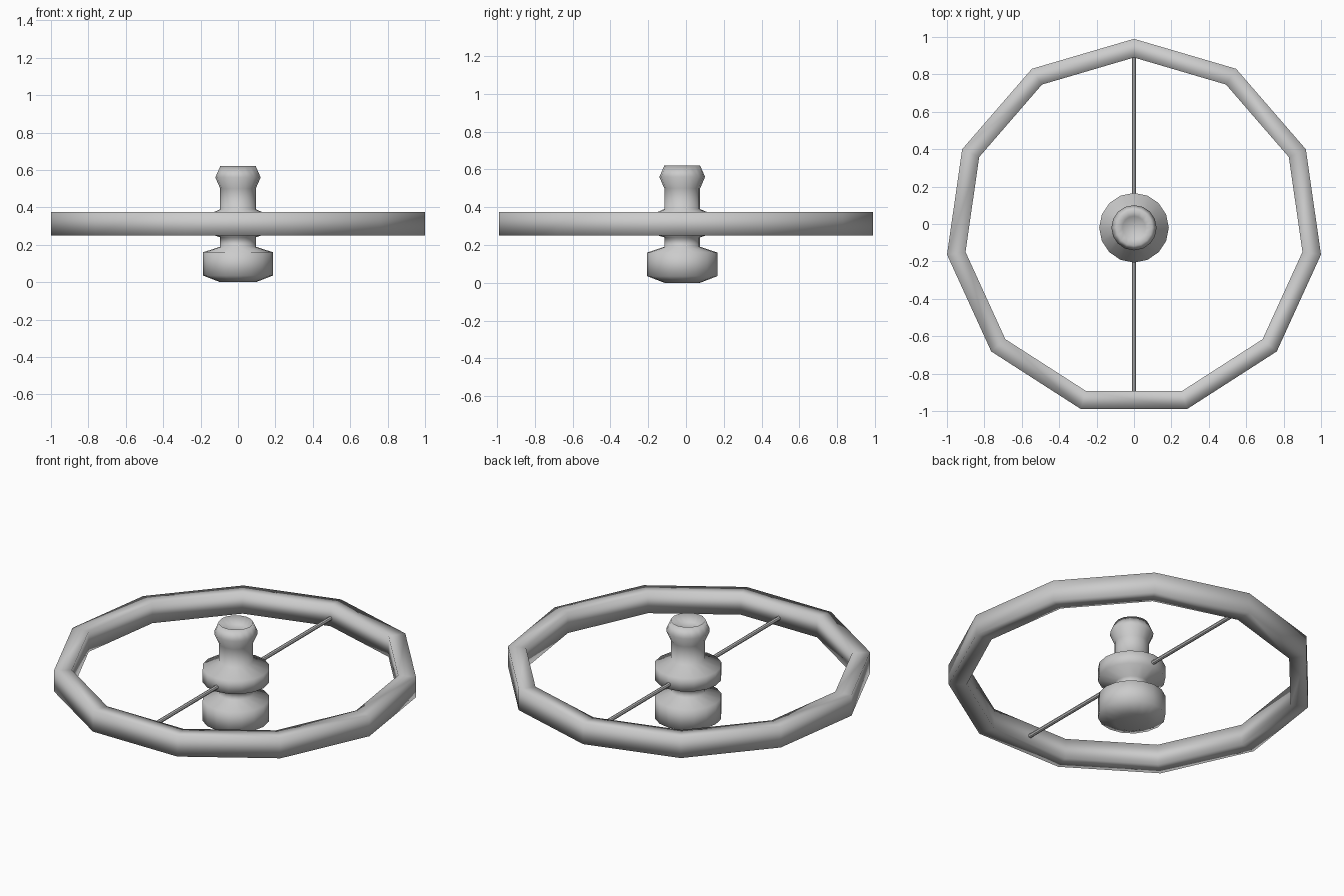
import bpy, bmesh
from math import sin, cos, pi

if "Cube" in bpy.data.objects:
    bpy.data.objects.remove(bpy.data.objects["Cube"])

CY = -0.02  # shared axis offset in y


def lathe(name, profile, sides, closed=False):
    """Revolve (radius, z) points around the shared vertical axis, first vertex at +y."""
    bm = bmesh.new()
    rings = []
    for r, z in profile:
        rings.append([bm.verts.new((r * sin(2 * pi * i / sides),
                                    CY + r * cos(2 * pi * i / sides), z))
                      for i in range(sides)])
    pairs = list(zip(rings, rings[1:]))
    if closed:
        pairs.append((rings[-1], rings[0]))
    else:
        bm.faces.new(rings[0])
        bm.faces.new(rings[-1])
    for a, b in pairs:
        for i in range(sides):
            j = (i + 1) % sides
            bm.faces.new((a[i], a[j], b[j], b[i]))
    bmesh.ops.recalc_face_normals(bm, faces=bm.faces)
    mesh = bpy.data.meshes.new(name)
    bm.to_mesh(mesh)
    bm.free()
    mesh.shade_smooth()
    obj = bpy.data.objects.new(name, mesh)
    bpy.context.collection.objects.link(obj)
    return obj


# Eleven-sided rim with a box section
lathe("rim", [(1.01, 0.25), (1.01, 0.375), (0.91, 0.375), (0.91, 0.25)], 11, closed=True)

# Turned hub: foot, groove, flange, neck, knob with a dished top
lathe("hub", [(0.095, 0.0), (0.186, 0.035), (0.186, 0.16), (0.095, 0.19),
              (0.095, 0.24), (0.186, 0.27), (0.186, 0.35), (0.095, 0.39),
              (0.095, 0.50), (0.121, 0.56), (0.095, 0.62), (0.062, 0.58)], 16)

# Thin rod across the rim through the hub
bpy.ops.mesh.primitive_cylinder_add(vertices=8, radius=0.012, depth=1.80,
                                    location=(0, 0, 0.298), rotation=(pi / 2, 0, 0))
rod = bpy.context.object
rod.name = "cross_rod"
bpy.ops.object.shade_smooth_by_angle()
